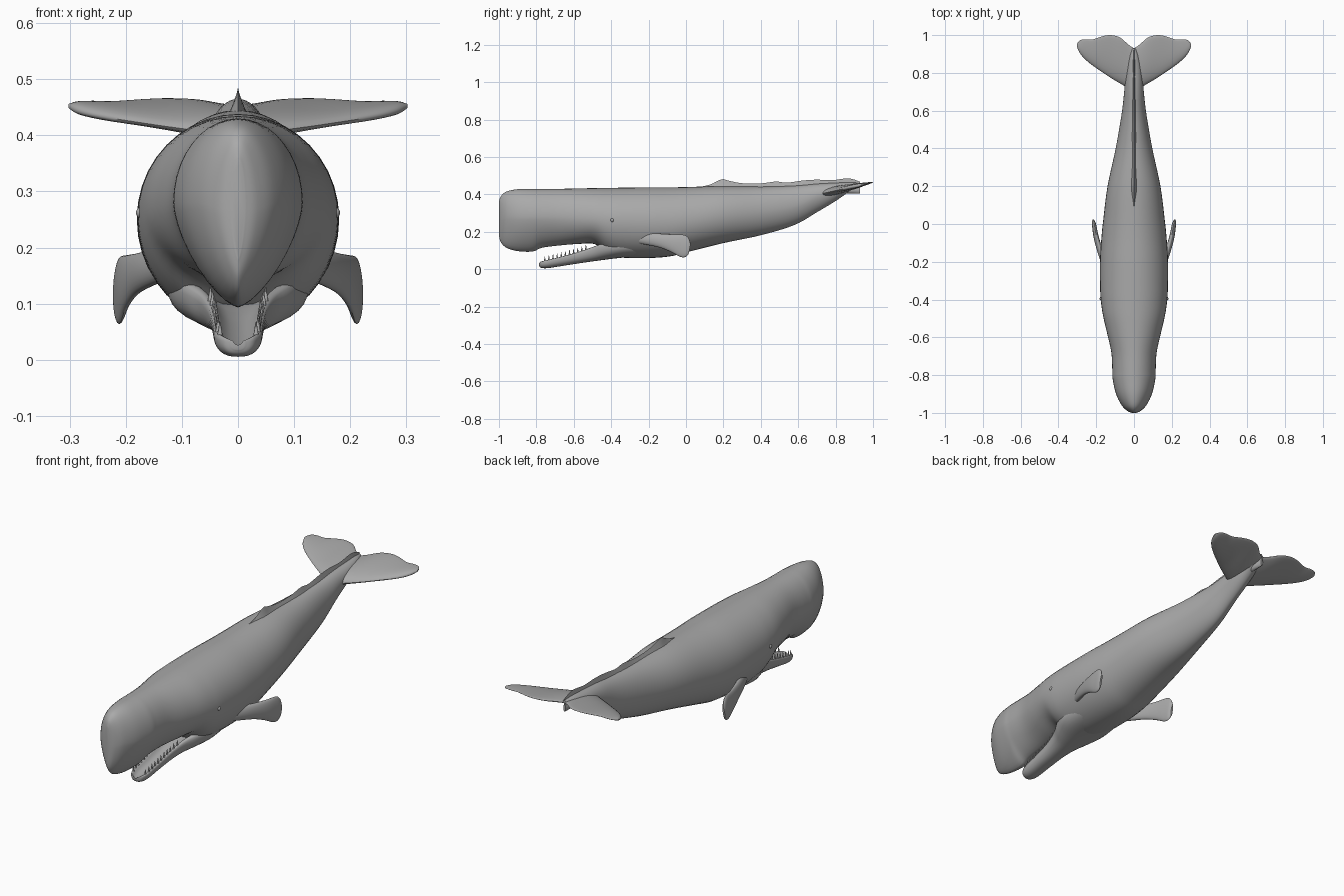
import bpy, bmesh, math
from mathutils import Vector

cube = bpy.data.objects.get("Cube")
if cube:
    bpy.data.objects.remove(cube, do_unlink=True)

# Single skin colour
skin = bpy.data.materials.new("whale_grey")
skin.use_nodes = True
GREY = (0.4, 0.4, 0.4, 1)
skin.diffuse_color = GREY
skin.node_tree.nodes["Principled BSDF"].inputs["Base Color"].default_value = GREY


def finish(name, bm, angle=50):
    bmesh.ops.recalc_face_normals(bm, faces=bm.faces)
    mesh = bpy.data.meshes.new(name)
    bm.to_mesh(mesh)
    bm.free()
    mesh.materials.append(skin)
    obj = bpy.data.objects.new(name, mesh)
    bpy.context.collection.objects.link(obj)
    bpy.ops.object.select_all(action="DESELECT")
    obj.select_set(True)
    bpy.context.view_layer.objects.active = obj
    bpy.ops.object.shade_smooth_by_angle(angle=math.radians(angle))
    return obj


def spline(keys, steps):
    """Smooth curve through all key tuples."""
    rows = []
    for i in range(len(keys) - 1):
        a, b = keys[max(i - 1, 0)], keys[i]
        c, d = keys[i + 1], keys[min(i + 2, len(keys) - 1)]
        for s in range(steps):
            t = s / steps
            rows.append([q + t / 2 * (r - p + t * (2 * p - 5 * q + 4 * r - w + t * (3 * (q - r) + w - p)))
                         for p, q, r, w in zip(a, b, c, d)])
    return rows + [list(keys[-1])]


def loft(name, keys, section, sides=32, steps=5, angle=50):
    """Skin rings made by section(row, angle) along the smoothed keys."""
    bm = bmesh.new()
    rings = [[bm.verts.new(section(row, math.tau * k / sides)) for k in range(sides)]
             for row in spline(keys, steps)]
    for lo, hi in zip(rings, rings[1:]):
        for k in range(sides):
            n = (k + 1) % sides
            bm.faces.new((lo[k], lo[n], hi[n], hi[k]))
    bm.faces.new(rings[0])
    bm.faces.new(rings[-1][::-1])
    return finish(name, bm, angle)


def power(v, p):
    return math.copysign(abs(v) ** p, v)


# Body: y, half width, top, widest height, bottom, lower roundness
body_keys = [
    (-1.0, .012, .36, .27, .18, 1.5), (-.99, .035, .39, .27, .145, 1.5),
    (-.96, .065, .415, .28, .115, 1.5), (-.9, .095, .428, .28, .097, 1.5),
    (-.82, .113, .43, .28, .095, 1.5), (-.77, .115, .43, .28, .115, 1.6),
    (-.68, .12, .43, .28, .127, 1.7), (-.58, .142, .432, .275, .135, 1.9),
    (-.49, .163, .434, .27, .135, 2), (-.42, .174, .435, .26, .085, 2),
    (-.35, .179, .436, .255, .063, 2), (-.2, .18, .438, .25, .06, 2),
    (-.08, .173, .438, .25, .07, 2), (.02, .163, .44, .26, .095, 2),
    (.2, .14, .445, .29, .14, 2), (.4, .097, .442, .31, .182, 1.9),
    (.58, .066, .447, .34, .237, 1.8), (.7, .052, .457, .39, .305, 1.8),
    (.8, .044, .462, .42, .365, 1.8), (.88, .028, .465, .44, .42, 1.8),
    (.93, .008, .46, .452, .445, 2)]


def body_section(row, a):
    y, w, top, mid, low, round_ = row
    c, s = math.cos(a), math.sin(a)
    p = 2 / (2 if s > 0 else round_)
    return (w * power(c, p), y, mid + (top - mid if s > 0 else mid - low) * power(s, p))


loft("body", body_keys, body_section, sides=40)

# Lower jaw, a tapering trough: y, half width, rim height, bottom
jaw_keys = [(-.785, .012, .035, .018), (-.775, .03, .043, .008),
            (-.74, .042, .052, .006), (-.66, .046, .072, .018),
            (-.57, .053, .098, .032), (-.5, .07, .123, .042),
            (-.44, .1, .143, .05), (-.36, .125, .15, .06), (-.25, .12, .16, .07)]


def jaw_section(row, a):
    y, w, rim, low = row
    c, s = math.cos(a), math.sin(a)
    mid = rim - .25 * (rim - low)
    if s > 0:
        groove = .5 * (rim - low) * max(0, 1 - (c / .75) ** 2)
        return (w * power(c, .8), y, mid + (rim - mid) * s ** .4 - groove)
    return (w * power(c, .8), y, mid + (mid - low) * power(s, .9))


loft("lower_jaw", jaw_keys, jaw_section)

# Dorsal fin and knuckled ridge: y, crest height, half width
ridge_keys = [(.06, .438, .01), (.13, .453, .02), (.19, .481, .024), (.23, .473, .024),
              (.3, .46, .022), (.4, .459, .02), (.48, .469, .018), (.54, .463, .018),
              (.62, .474, .017), (.7, .479, .017), (.78, .476, .016),
              (.87, .486, .014), (.93, .468, .006)]


def ridge_section(row, a):
    y, crest, w = row
    c, s = math.cos(a), math.sin(a)
    rise = (1 - abs(c)) ** 1.3 if s > 0 else 0
    base = .425
    return (w * c, y, base + (crest - base) * rise + (.02 * s if s < 0 else 0))


loft("dorsal_ridge", ridge_keys, ridge_section, sides=16, steps=4)

# Flukes: x, leading edge, trailing edge, half thickness
fluke_keys = [(0, .71, .93, .022), (.03, .72, .95, .021), (.075, .745, .988, .018),
              (.125, .775, 1.0, .014), (.17, .805, .993, .012), (.22, .84, .977, .011),
              (.26, .873, .978, .01), (.287, .905, .972, .008), (.302, .937, .953, .003)]

# Flippers: y, x, height, half chord, half thickness
flipper_keys = [(-.29, .12, .17, .025, .018), (-.2, .158, .162, .032, .018),
                (-.13, .183, .152, .037, .016), (-.07, .2, .139, .047, .014),
                (-.02, .209, .125, .058, .012), (.005, .213, .115, .05, .01),
                (.019, .216, .107, .028, .005)]

# Mirrored parts
for side, sign in (("left", 1), ("right", -1)):
    def fluke_section(row, a):
        x, lead, trail, thick = row
        c, s = math.cos(a), math.sin(a)
        y = (lead + trail) / 2 + (trail - lead) / 2 * c
        blade = thick * s * (1 - .45 * c)
        return (sign * x, y, .465 - .22 * (1 - y) + blade)

    def flipper_section(row, a):
        y, x, z, chord, thick = row
        c, s = math.cos(a), math.sin(a)
        return (sign * (x + thick * c), y + .2 * chord * s, z + chord * s)

    loft(side + "_fluke", fluke_keys, fluke_section, sides=24)
    loft(side + "_flipper", flipper_keys, flipper_section, sides=24)

    # Eye
    bm = bmesh.new()
    bmesh.ops.create_uvsphere(bm, u_segments=16, v_segments=10, radius=.01)
    bmesh.ops.translate(bm, verts=bm.verts, vec=(sign * .172, -.395, .262))
    finish(side + "_eye", bm)

    # Row of teeth along the jaw rim
    bm = bmesh.new()
    for i in range(11):
        y = -.755 + i * .022
        x, rim = next((r[1], r[2]) for r in spline(jaw_keys, 10) if r[0] >= y)
        made = bmesh.ops.create_cone(bm, segments=8, radius1=.005, radius2=.001,
                                     depth=.026, cap_ends=True)
        bmesh.ops.translate(bm, verts=made["verts"],
                            vec=Vector((sign * x * .82, y, rim + .006)))
    finish(side + "_teeth", bm)
